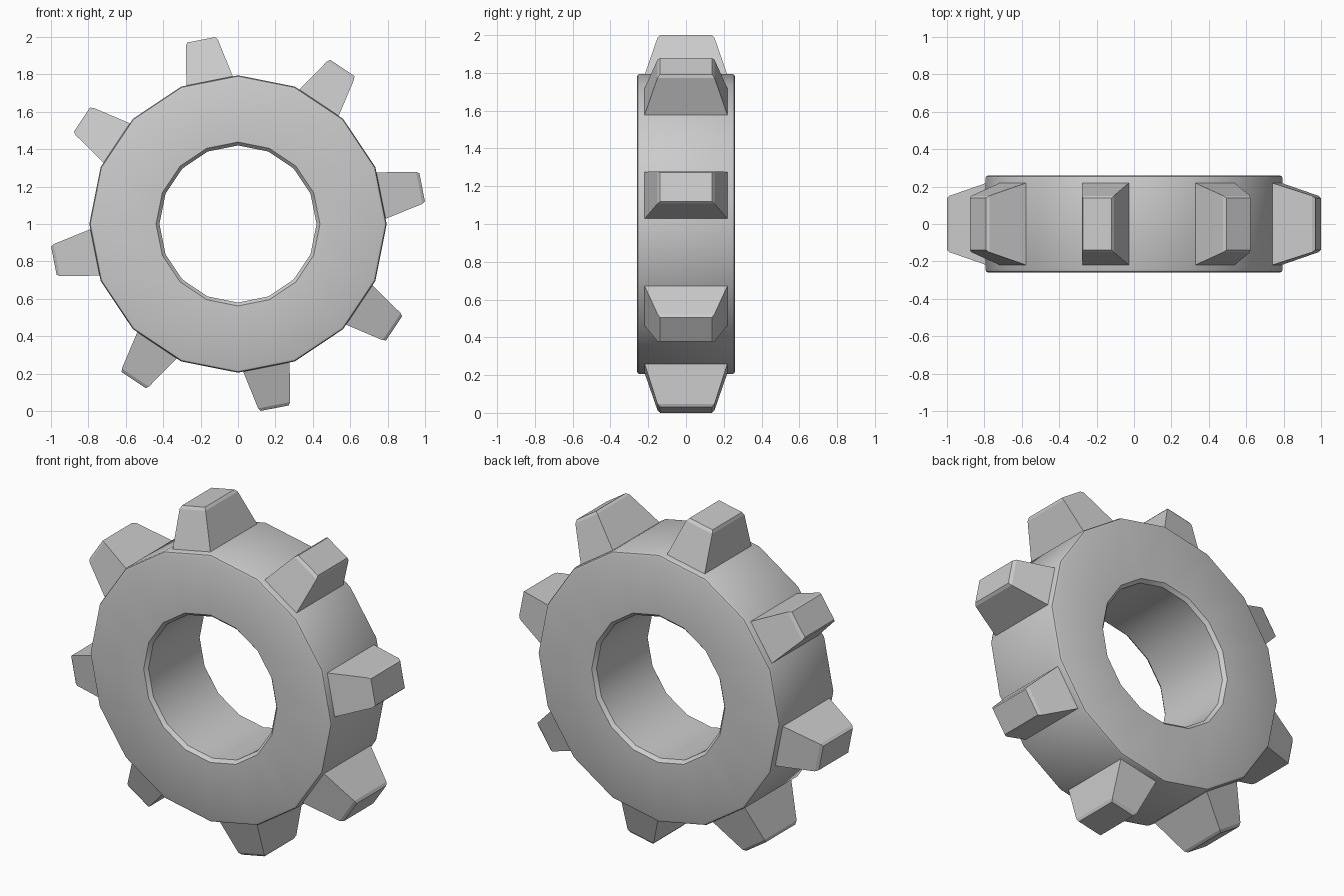
import bpy, bmesh
from math import sin, cos, pi, radians

if "Cube" in bpy.data.objects:
    bpy.data.objects.remove(bpy.data.objects["Cube"])

CENTRE_Z = 1.0


def polar(r, t, y, a):
    """Radial distance r and tangential offset t at angle a, in the xz plane."""
    return (r * cos(a) - t * sin(a), y, CENTRE_Z + r * sin(a) + t * cos(a))


def finish(name, bm):
    bmesh.ops.recalc_face_normals(bm, faces=bm.faces)
    mesh = bpy.data.meshes.new(name)
    bm.to_mesh(mesh)
    bm.free()
    obj = bpy.data.objects.new(name, mesh)
    bpy.context.collection.objects.link(obj)
    return obj


# Ring: 16-sided sweep of a closed cross-section (radius, y)
half = [(0.42, 0.24), (0.438, 0.26), (0.778, 0.26), (0.79, 0.255), (0.795, 0.243)]
profile = half + [(r, -y) for r, y in reversed(half)]
SIDES = 16
bm = bmesh.new()
loops = [[bm.verts.new(polar(r, 0, y, 2 * pi * i / SIDES)) for r, y in profile]
         for i in range(SIDES)]
n = len(profile)
for i in range(SIDES):
    a, b = loops[i], loops[(i + 1) % SIDES]
    for j in range(n):
        k = (j + 1) % n
        bm.faces.new((a[j], a[k], b[k], b[j]))
ring = finish("ring", bm)
bpy.context.view_layer.objects.active = ring
ring.select_set(True)
bpy.ops.object.shade_smooth_by_angle(angle=radians(35))
ring.select_set(False)

# Teeth: tapered blocks with a chamfered tip (radius, half width, half depth)
sections = [(0.777, 0.127, 0.22), (0.988, 0.087, 0.151), (1.004, 0.077, 0.138)]
for i in range(8):
    a = radians(11.25 + 45 * i)
    bm = bmesh.new()
    rows = [[bm.verts.new(polar(r, sx * w, sy * d, a))
             for sx, sy in ((-1, -1), (1, -1), (1, 1), (-1, 1))]
            for r, w, d in sections]
    for lo, hi in zip(rows, rows[1:]):
        for j in range(4):
            k = (j + 1) % 4
            bm.faces.new((lo[j], lo[k], hi[k], hi[j]))
    bm.faces.new(rows[0])
    bm.faces.new(rows[-1])
    finish(f"tooth_{i + 1}", bm)
